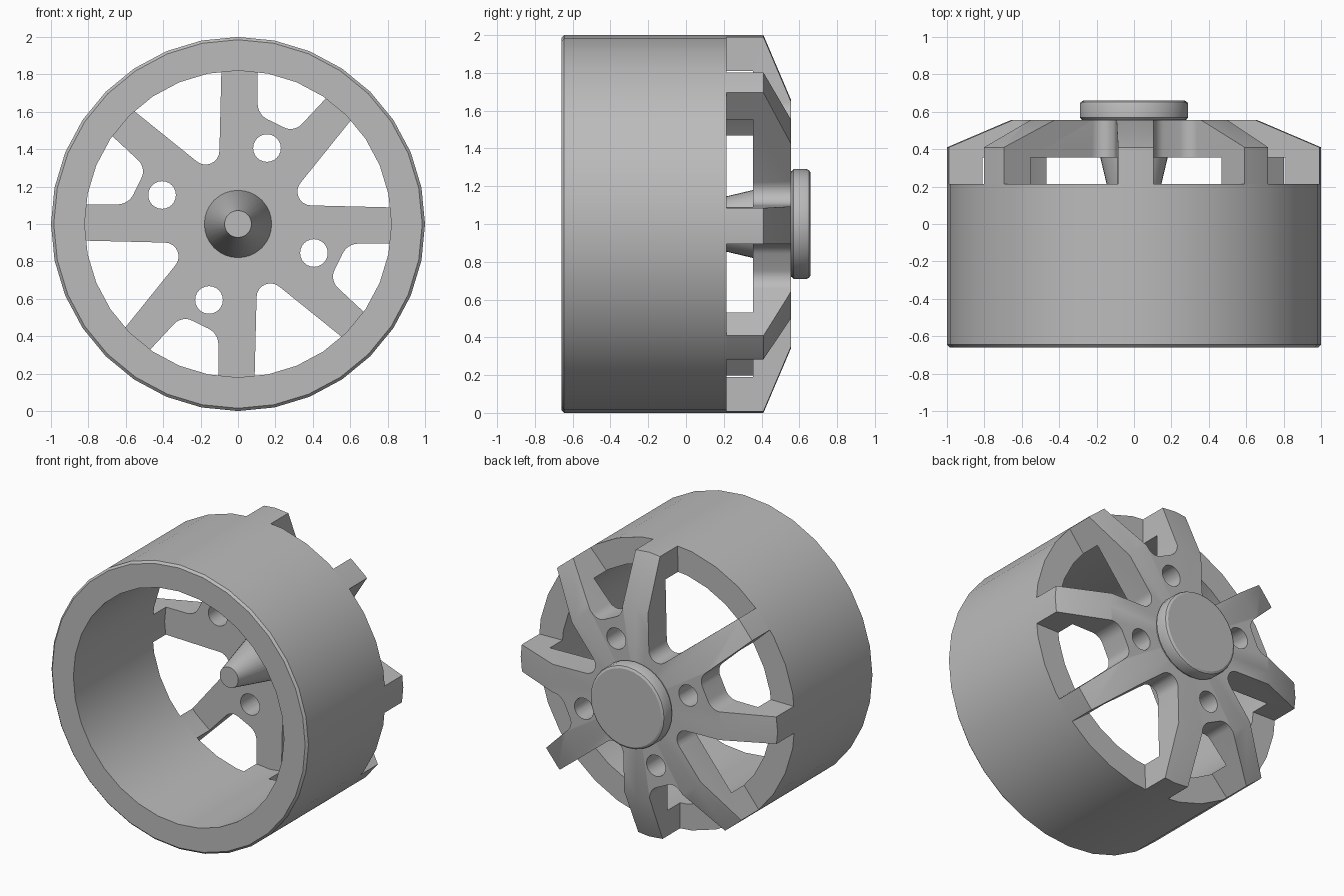
import bpy, bmesh, math
from mathutils import Vector, Matrix

if "Cube" in bpy.data.objects:
    bpy.data.objects.remove(bpy.data.objects["Cube"])

AXLE = Vector((0, 0, 1))

grey = bpy.data.materials.new("plain grey")
grey.use_nodes = True
grey.diffuse_color = (0.5, 0.5, 0.5, 1)
grey.node_tree.nodes["Principled BSDF"].inputs["Base Color"].default_value = (0.5, 0.5, 0.5, 1)


def make_object(name, bm):
    bmesh.ops.recalc_face_normals(bm, faces=bm.faces)
    mesh = bpy.data.meshes.new(name)
    bm.to_mesh(mesh)
    bm.free()
    mesh.materials.append(grey)
    obj = bpy.data.objects.new(name, mesh)
    obj.location = AXLE
    bpy.context.collection.objects.link(obj)
    return obj


def select_only(obj):
    bpy.ops.object.select_all(action="DESELECT")
    obj.select_set(True)
    bpy.context.view_layer.objects.active = obj


def smooth(obj):
    select_only(obj)
    bpy.ops.object.shade_smooth_by_angle(angle=math.radians(25))


def lathe(name, profile, steps=32, closed=False):
    """Spin a (radius, y) profile around the axle."""
    bm = bmesh.new()
    verts = [bm.verts.new((r, y, 0)) for r, y in profile]
    pairs = list(zip(verts, verts[1:]))
    if closed:
        pairs.append((verts[-1], verts[0]))
    edges = [bm.edges.new(p) for p in pairs]
    bmesh.ops.spin(bm, geom=verts + edges, cent=(0, 0, 0), axis=(0, 1, 0),
                   angle=math.tau, steps=steps)
    bmesh.ops.remove_doubles(bm, verts=bm.verts, dist=0.0001)
    return make_object(name, bm)


def rounded(points, cut):
    """Replace the inner corners of an open path with arcs."""
    pts = [Vector((x, 0, z)) for x, z in points]
    out = [pts[0]]
    for a, p, b in zip(pts, pts[1:], pts[2:]):
        u, v = (a - p).normalized(), (b - p).normalized()
        half = u.angle(v) / 2
        centre = p + (u + v).normalized() * cut / math.cos(half)
        start, end = p + u * cut - centre, p + v * cut - centre
        out += [centre + start.normalized().slerp(end.normalized(), k / 8) * start.length
                for k in range(9)]
    return out + [pts[-1]]


def add_prism(bm, outline, turn):
    """Extrude an outline along the axle, turned about it."""
    rot = Matrix.Rotation(turn, 3, "Y")
    face = bm.faces.new([bm.verts.new(rot @ (p - Vector((0, 0.5, 0)))) for p in outline])
    geom = bmesh.ops.extrude_face_region(bm, geom=[face])["geom"]
    bmesh.ops.translate(bm, vec=(0, 1.5, 0),
                        verts=[g for g in geom if isinstance(g, bmesh.types.BMVert)])


# Rim barrel with a thin bevel on the front edge
barrel = lathe("rim_barrel", [(0.82, -0.66), (0.985, -0.66), (1, -0.645),
                              (1, 0.215), (0.82, 0.215)], closed=True)

# Spoke plate with its sloped edge and stepped feet
spokes = lathe("spokes", [(0, 0.355), (0.82, 0.355), (0.82, 0.215), (1, 0.215),
                          (1, 0.41), (0.66, 0.555), (0, 0.555)])

# Openings within and between the spoke pairs, and bolt holes
inner_gap = rounded([(0.105, 1.1), (0.105, 0.585), (0.30, 0.49), (0.87, 1.1)], 0.06)
wide_gap = rounded([(-0.082, 1.1), (-0.103, 0.24), (-1.1, 1.043)], 0.15)
bolt_hole = [Vector((0.155 + 0.074 * math.cos(k * math.tau / 24), 0,
                     0.406 + 0.074 * math.sin(k * math.tau / 24))) for k in range(24)]
bm = bmesh.new()
for quarter in range(4):
    for outline in (inner_gap, wide_gap, bolt_hole):
        add_prism(bm, outline, quarter * math.pi / 2)
cutter = make_object("spoke_cutter", bm)
cutter.hide_render = True

mod = spokes.modifiers.new("openings", "BOOLEAN")
mod.operation = "DIFFERENCE"
mod.solver = "EXACT"
mod.object = cutter
select_only(spokes)
bpy.ops.object.modifier_apply(modifier=mod.name)
bpy.data.objects.remove(cutter)

# Round hub cap on the back
cap = lathe("hub_cap", [(0, 0.54), (0.28, 0.54), (0.28, 0.56), (0.29, 0.57),
                        (0.29, 0.64), (0.285, 0.652), (0.27, 0.66), (0, 0.66)])

# Tapered axle boss inside the barrel
boss = lathe("axle_boss", [(0, -0.1), (0.072, -0.1), (0.18, 0.355), (0.18, 0.38), (0, 0.38)])

for part in (barrel, spokes, cap, boss):
    smooth(part)
